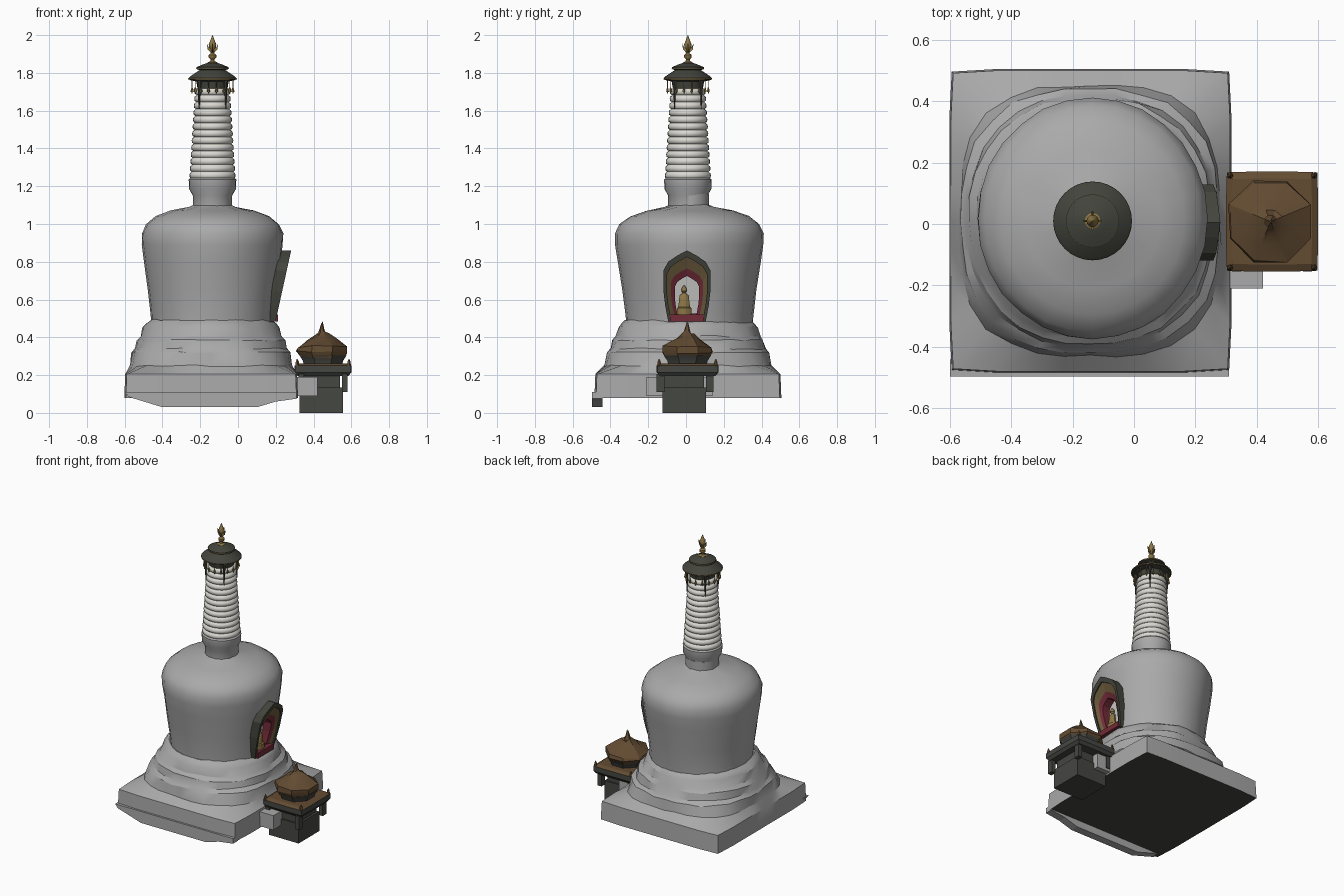
import bpy, bmesh, math, random
from mathutils import Vector

if "Cube" in bpy.data.objects:
    bpy.data.objects.remove(bpy.data.objects["Cube"])
random.seed(4)


def mat(name, r, g, b):
    m = bpy.data.materials.new(name)
    m.diffuse_color = (r, g, b, 1)
    m.use_nodes = True
    m.node_tree.nodes["Principled BSDF"].inputs["Base Color"].default_value = m.diffuse_color
    return m


GREY = mat("grey_plaster", .40, .40, .40)
WHITE = mat("ring_white", .70, .69, .64)
DARK = mat("dark_bronze", .055, .058, .045)
BROWN = mat("roof_brown", .125, .072, .032)
OLIVE = mat("frame_olive", .15, .105, .045)
GOLD = mat("dull_gold", .26, .18, .06)
RED = mat("niche_red", .17, .025, .04)
PALE = mat("niche_pale", .62, .62, .60)
STONE = mat("dark_stone", .06, .063, .055)
CX, CY = -.135, .01          # axis of the tower


def finish(name, bm, mats, smooth=None):
    bmesh.ops.remove_doubles(bm, verts=bm.verts, dist=1e-5)
    bmesh.ops.recalc_face_normals(bm, faces=bm.faces)
    me = bpy.data.meshes.new(name)
    bm.to_mesh(me)
    bm.free()
    ob = bpy.data.objects.new(name, me)
    bpy.context.collection.objects.link(ob)
    for m in (mats if isinstance(mats, list) else [mats]):
        me.materials.append(m)
    if smooth:
        bpy.ops.object.select_all(action='DESELECT')
        ob.select_set(True)
        bpy.context.view_layer.objects.active = ob
        bpy.ops.object.shade_smooth_by_angle(angle=math.radians(smooth))
    return ob


def loft(name, prof, c, n, mats, smooth=40, jitter=0, rot=0):
    """Stack rings; each is (z, rx[, ry, squareness])."""
    bm = bmesh.new()
    rings = []
    for row in prof:
        z, rx = row[:2]
        ry = row[2] if len(row) > 2 else rx
        p = row[3] if len(row) > 3 else 2
        ring = []
        for i in range(n):
            a = 2 * math.pi * i / n + rot
            k = (abs(math.cos(a))**p + abs(math.sin(a))**p)**(-1 / p)
            k *= 1 + random.uniform(-jitter, jitter) * (p < 10)
            dz = random.uniform(-jitter, jitter) * .4 * (p < 10)
            ring.append(bm.verts.new((c[0] + rx * k * math.cos(a), c[1] + ry * k * math.sin(a), z + dz)))
        rings.append(ring)
    for a, b in zip(rings, rings[1:]):
        for i in range(n):
            j = (i + 1) % n
            bm.faces.new((a[i], a[j], b[j], b[i]))
    bm.faces.new(rings[0][::-1])
    bm.faces.new(rings[-1])
    return finish(name, bm, mats, smooth)


def extrude(name, pts, vec, mats):
    bm = bmesh.new()
    a = [bm.verts.new(p) for p in pts]
    b = [bm.verts.new(Vector(p) + Vector(vec)) for p in pts]
    n = len(pts)
    bm.faces.new(a)
    bm.faces.new(b[::-1])
    for i in range(n):
        bm.faces.new((a[i], b[i], b[(i + 1) % n], a[(i + 1) % n]))
    return finish(name, bm, mats)


def box(name, x0, x1, y0, y1, z0, z1, mats):
    return extrude(name, [(x0, y0, z0), (x1, y0, z0), (x1, y1, z0), (x0, y1, z0)], (0, 0, z1 - z0), mats)


def recolour(ob, rule):
    for p in ob.data.polygons:
        if rule(p):
            p.material_index = 1


# Square plinth rising into rounded, worn tiers
base = loft("stepped_base", [
    (.08, .46, .495, 40), (.205, .455, .49, 40), (.25, .425, .44, 3), (.32, .42, .43, 2.6),
    (.34, .40, .41, 2.4), (.385, .395, .40, 2.3), (.405, .372, .38, 2.2), (.455, .362, .37),
    (.475, .345, .35), (.492, .32, .33)], (-.142, CY), 32, [GREY, STONE], 30, .012)
recolour(base, lambda p: p.center.z < .1 and p.normal.z < -.7)
# Sagging front edge of the plinth
extrude("front_skirt", [(-.6, -.497, .11), (-.58, -.497, .085), (-.4, -.497, .03), (-.1, -.497, .03),
                        (.1, -.497, .03), (.2, -.497, .06), (.31, -.497, .075), (.31, -.497, .11)],
        (0, .055, 0), GREY)

# Bell-shaped dome with neck
dome = loft("dome", [
    (.46, .325, .335), (.52, .327, .338), (.65, .342, .355), (.80, .362, .378), (.89, .373, .392),
    (.95, .374, .394), (1.0, .352, .37), (1.04, .30, .315), (1.07, .22, .23), (1.09, .125, .13),
    (1.10, .104), (1.16, .104)], (CX, .018), 28, GREY, 35, .006)
loft("neck_collar", [(1.08, .104), (1.15, .104), (1.185, .124), (1.235, .126), (1.245, .115)],
     (CX, CY), 24, GREY, 35)


# Niche in the right side: arch outlines on a leaning plane
def arch(w, z0, z1, back=0):
    half = [(.8, 0), (.93, .22), (1, .42), (1, .72), (.8, .84), (.4, .93)]
    pts = half + [(0, 1)] + [(-y, t) for y, t in half[::-1]]
    out = []
    for y, t in pts:
        z = z0 + t * (z1 - z0)
        out.append((.2 + (z - .49) * .22 - back, .005 + y * w, z))
    return out


def arch_ring(name, outer, inner, depth, m):
    bm = bmesh.new()
    loops = []
    for pts, d in ((outer, 0), (inner, 0), (inner, depth), (outer, depth)):
        loops.append([bm.verts.new((x - d, y, z)) for x, y, z in pts])
    n = len(outer)
    for k in range(4):
        a, b = loops[k], loops[(k + 1) % 4]
        for i in range(n):
            j = (i + 1) % n
            bm.faces.new((a[i], a[j], b[j], b[i]))
    finish(name, bm, m)


cutter = extrude("niche_cutter", arch(.098, .505, .80, -.1), (-.2, 0, 0), GREY)
cutter.hide_render = True
mod = dome.modifiers.new("niche", 'BOOLEAN')
mod.operation = 'DIFFERENCE'
mod.solver = 'EXACT'
mod.object = cutter
bpy.ops.object.select_all(action='DESELECT')
dome.select_set(True)
bpy.context.view_layer.objects.active = dome
bpy.ops.object.modifier_apply(modifier="niche")
bpy.data.objects.remove(cutter)

arch_ring("niche_outer_frame", arch(.124, .485, .86), arch(.106, .50, .825), .06, DARK)
arch_ring("niche_inner_frame", arch(.106, .50, .825, .008), arch(.084, .515, .765, .02), .045, OLIVE)
arch_ring("niche_lining", arch(.084, .515, .765, .02), arch(.064, .525, .725, .03), .06, RED)
extrude("niche_back", arch(.09, .51, .775, .085), (-.008, 0, 0), PALE)
box("niche_sill", .14, .212, -.085, .095, .485, .522, RED)
# Small seated figure in the niche
loft("niche_figure", [(.52, .03, .04), (.555, .03, .04), (.56, .022, .034), (.58, .02, .03), (.62, .016, .026),
                      (.635, .007, .008), (.645, .015, .015), (.66, .013, .013), (.675, .003, .003)],
     (.17, -.01), 10, GOLD)

# Thirteen stacked rings of the spire
prof = []
N, z0, z1 = 13, 1.24, 1.72
h = (z1 - z0) / N
for k in range(N):
    z, r = z0 + k * h, .122 - .028 * k / (N - 1)
    prof += [(z, r - .01), (z + .15 * h, r - .002), (z + .45 * h, r), (z + .75 * h, r - .002), (z + .92 * h, r - .01)]
loft("ringed_spire", prof, (CX, CY), 28, WHITE, 50)

# Double parasol canopy with gilt rims
loft("canopy", [(1.71, .078), (1.755, .086), (1.762, .122), (1.772, .128), (1.782, .118), (1.815, .068),
                (1.82, .085), (1.83, .085), (1.845, .05), (1.855, .02)], (CX, CY), 32, DARK, 35)
for nm, z, r in (("lower_rim", 1.768, .1285), ("upper_rim", 1.825, .0865)):
    loft(nm, [(z - .002, r - .004), (z - .002, r), (z + .002, r), (z + .002, r - .004)], (CX, CY), 32, GOLD, 35)
# Hanging bells
for i in range(16):
    a = 2 * math.pi * (i + .5) / 16
    c = (CX + .11 * math.cos(a), CY + .11 * math.sin(a))
    loft(f"bell_{i+1}", [(1.692, .003), (1.70, .003), (1.70, .008), (1.715, .006), (1.724, .002), (1.765, .002)],
         c, 6, GOLD)
# Four long streamers
for i in range(4):
    a = math.pi / 4 + i * math.pi / 2
    c = (CX + .1 * math.cos(a), CY + .1 * math.sin(a))
    loft(f"streamer_{i+1}", [(1.61, .002), (1.66, .005), (1.72, .008), (1.765, .01)], c, 6, DARK)
# Finial with crossed side flames
loft("finial", [(1.84, .022), (1.855, .026), (1.862, .012), (1.872, .01), (1.882, .02), (1.895, .02),
                (1.905, .008), (1.925, .009), (1.935, .018), (1.95, .02), (1.97, .012), (2.0, .001)],
     (CX, CY), 12, GOLD, 45)
for i in range(4):
    a = i * math.pi / 2
    d, s = Vector((math.cos(a), math.sin(a), 0)), Vector((-math.sin(a), math.cos(a), 0)) * .003
    o = Vector((CX, CY, 0)) - s
    extrude(f"finial_flame_{i+1}", [o + d * r + Vector((0, 0, z)) for r, z in
                                    ((.008, 1.905), (.026, 1.925), (.03, 1.955), (.02, 1.935), (.008, 1.93))],
            s * 2, GOLD)

# Small pavilion standing against the right side
PX, PY = .45, .008
box("side_landing", .29, .42, -.21, .14, .09, .19, GREY)
box("pavilion_plinth", .325, .555, -.125, .105, 0, .135, STONE)
box("pavilion_core", .34, .54, -.115, .095, .13, .205, STONE)
for i, (x, y) in enumerate(((.335, -.135), (.335, .125), (.565, -.135), (.565, .125))):
    box(f"pavilion_post_{i+1}", x - .015, x + .015, y - .02, y + .02, .11, .205, STONE)
cornice = loft("pavilion_cornice", [(.195, .135, .148, 40), (.215, .15, .163, 40), (.25, .15, .163, 40),
                                    (.262, .13, .14, 40)], (PX, PY), 16, [STONE, BROWN], 25)
recolour(cornice, lambda p: p.normal.z > .4)
loft("pavilion_drum", [(.25, .11), (.275, .115), (.305, .135)], (PX, PY), 8, STONE, 25, 0, math.pi / 8)
loft("pavilion_roof", [(.30, .125), (.322, .145), (.345, .14), (.385, .082), (.41, .04), (.42, .022),
                       (.44, .014), (.475, .004)], (PX - .005, PY), 8, BROWN, 25, .03, math.pi / 8)
# Upturned cornice corners
for i, (sx, sy) in enumerate(((-1, -1), (-1, 1), (1, -1), (1, 1))):
    x, y = PX + sx * .142, PY + sy * .155
    loft(f"cornice_corner_{i+1}", [(.245, .012), (.27, .009), (.285, .002)], (x - sx * .005, y - sy * .005), 5, BROWN, 25)
